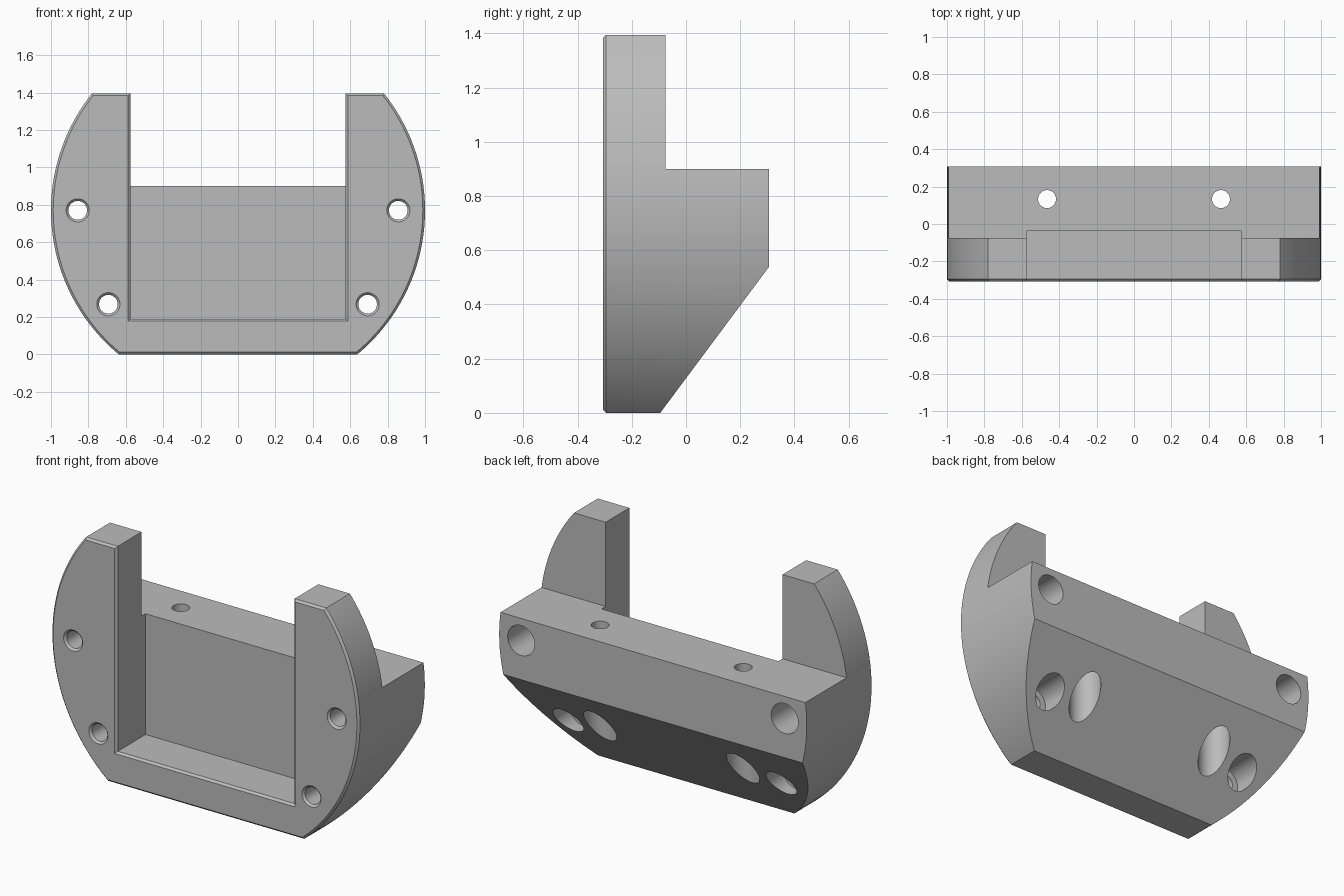
import bpy, bmesh, math
from mathutils import Matrix

if "Cube" in bpy.data.objects:
    bpy.data.objects.remove(bpy.data.objects["Cube"])

AXIS_Z = 0.77        # height of the round outline's centre
FRONT, BACK = -0.307, 0.307
TOP, SHELF = 1.395, 0.9
CHAMFER = 0.012

grey = bpy.data.materials.new("plain grey")
grey.use_nodes = True
colour = (0.5, 0.5, 0.5, 1)
grey.diffuse_color = colour
grey.node_tree.nodes["Principled BSDF"].inputs["Base Color"].default_value = colour


def make(name, bm):
    bmesh.ops.recalc_face_normals(bm, faces=bm.faces[:])
    mesh = bpy.data.meshes.new(name)
    bm.to_mesh(mesh)
    bm.free()
    mesh.materials.append(grey)
    ob = bpy.data.objects.new(name, mesh)
    bpy.context.collection.objects.link(ob)
    return ob


def prism(name, points, offset):
    """Extrude a closed outline by an offset vector."""
    bm = bmesh.new()
    face = bm.faces.new([bm.verts.new(p) for p in points])
    new = bmesh.ops.extrude_face_region(bm, geom=[face])["geom"]
    verts = [v for v in new if isinstance(v, bmesh.types.BMVert)]
    bmesh.ops.translate(bm, verts=verts, vec=offset)
    return make(name, bm)


def turned(name, profile, matrix, sides=48):
    """Solid of revolution from (radius, distance) pairs along local z."""
    bm = bmesh.new()
    rings = []
    for r, d in profile:
        rings.append([bm.verts.new((r * math.cos(math.tau * i / sides),
                                    r * math.sin(math.tau * i / sides), d))
                      for i in range(sides)])
    for a, b in zip(rings, rings[1:]):
        for i in range(sides):
            j = (i + 1) % sides
            bm.faces.new((a[i], a[j], b[j], b[i]))
    bm.faces.new(rings[0])
    bm.faces.new(rings[-1])
    bm.transform(matrix)
    return make(name, bm)


def combine(ob, tool, operation):
    """Apply a boolean and discard the tool."""
    mod = ob.modifiers.new("cut", "BOOLEAN")
    mod.operation, mod.object, mod.solver = operation, tool, "EXACT"
    bpy.context.view_layer.update()
    graph = bpy.context.evaluated_depsgraph_get()
    mesh = bpy.data.meshes.new_from_object(ob.evaluated_get(graph))
    ob.modifiers.clear()
    ob.data = mesh
    bpy.data.objects.remove(tool)


# Round body trimmed to the stepped and sloped side profile
n = 144
circle = [(math.cos(math.tau * i / n), -0.5, AXIS_Z + math.sin(math.tau * i / n))
          for i in range(n)]
body = prism("cradle_bracket", circle, (0, 1, 0))
side = [(FRONT, 0), (-0.095, 0), (BACK, 0.54), (BACK, SHELF), (-0.075, SHELF),
        (-0.075, TOP), (FRONT, TOP)]
combine(body, prism("side_profile", [(-1.2, y, z) for y, z in side], (2.4, 0, 0)),
        "INTERSECT")

# Open-topped front pocket between the two uprights
w = 0.575
pocket = [(-w, -0.6, 0.19), (w, -0.6, 0.19), (w, -0.6, 1.7), (-w, -0.6, 1.7)]
combine(body, prism("pocket_cutter", pocket, (0, 0.6 - 0.037, 0)), "DIFFERENCE")

# Chamfer around the front face
bm = bmesh.new()
bm.from_mesh(body.data)
bmesh.ops.remove_doubles(bm, verts=bm.verts[:], dist=1e-5)
bm.normal_update()
rim = [e for e in bm.edges
       if all(abs(v.co.y - FRONT) < 1e-4 for v in e.verts)
       and sum(f.normal.y < -0.99 for f in e.link_faces) == 1]
bmesh.ops.bevel(bm, geom=rim, offset=CHAMFER, segments=1, affect="EDGES",
                clamp_overlap=False)
bm.to_mesh(body.data)
bm.free()

# Counterbored bolt holes: four front to back, two from the top down
R, BORE = 0.05, 0.088
bolt = [(R + 2 * CHAMFER, FRONT - CHAMFER), (R, FRONT + CHAMFER),
        (R, -0.04), (BORE, -0.04), (BORE, 0.5)]
upright = [(BORE, -0.2), (BORE, 0.7), (0.048, 0.7), (0.048, 1.2)]
to_y = Matrix.Rotation(-math.pi / 2, 4, "X")
for s in (-1, 1):
    for x, z in ((0.857, AXIS_Z), (0.693, 0.268)):
        combine(body, turned("bolt_cutter", bolt,
                             Matrix.Translation((s * x, 0, z)) @ to_y), "DIFFERENCE")
    combine(body, turned("upright_cutter", upright,
                         Matrix.Translation((s * 0.465, 0.133, 0))), "DIFFERENCE")

# Smooth curved walls, crisp edges
bpy.ops.object.select_all(action="DESELECT")
body.select_set(True)
bpy.context.view_layer.objects.active = body
bpy.ops.object.shade_smooth_by_angle(angle=math.radians(25))
